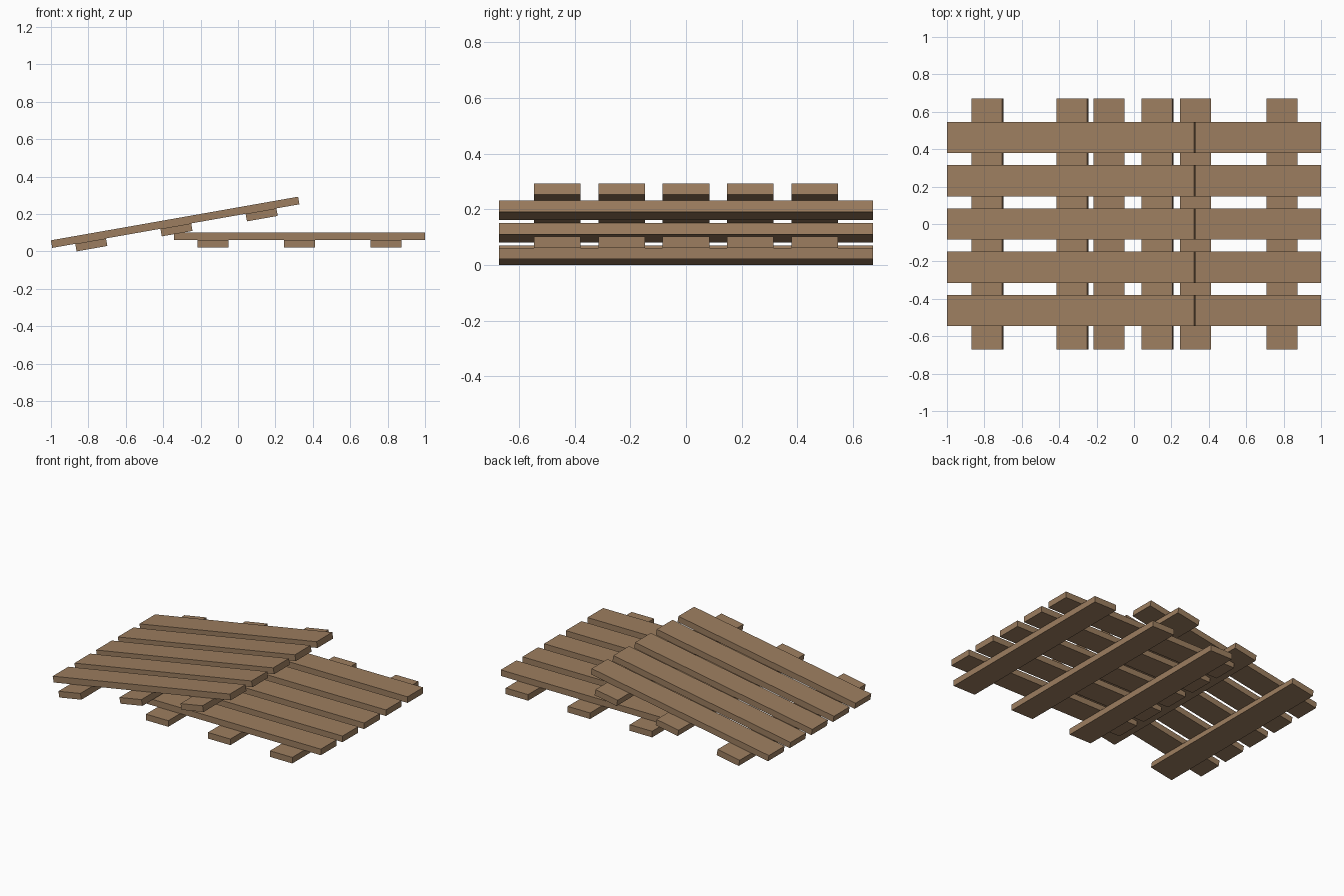
import bpy
from math import radians
from mathutils import Matrix

cube = bpy.data.objects.get("Cube")
if cube:
    bpy.data.objects.remove(cube, do_unlink=True)

LENGTH, WIDTH, THICK = 1.342, 0.167, 0.041
SLAT_GAP, BEARER_GAP = 0.231, 0.4625

wood = bpy.data.materials.new("weathered_wood")
wood.use_nodes = True
colour = (0.335, 0.208, 0.115, 1)
wood.diffuse_color = colour
bsdf = next(n for n in wood.node_tree.nodes if n.type == 'BSDF_PRINCIPLED')
bsdf.inputs["Base Color"].default_value = colour


def plank(name, size, offset, frame):
    """Add one plank, placed in the local frame of its pallet."""
    bpy.ops.mesh.primitive_cube_add(size=1)
    obj = bpy.context.object
    obj.name = name
    obj.data.transform(Matrix.Diagonal((*size, 1)))
    obj.data.materials.append(wood)
    obj.matrix_world = frame @ Matrix.Translation(offset)


def pallet(name, centre, tilt):
    frame = Matrix.Translation(centre) @ Matrix.Rotation(radians(tilt), 4, 'Y')
    # Five top slats running along x
    for i in range(5):
        plank(f"{name}_slat_{i + 1}", (LENGTH, WIDTH, THICK),
              (0, (i - 2) * SLAT_GAP, 0), frame)
    # Three bearers across the underside
    for i in range(3):
        plank(f"{name}_bearer_{i + 1}", (WIDTH, LENGTH, THICK),
              ((i - 1) * BEARER_GAP, 0, -THICK), frame)


pallet("flat_pallet", (0.329, 0, 0.082), 0)
pallet("leaning_pallet", (-0.336, 0, 0.156), -10)
